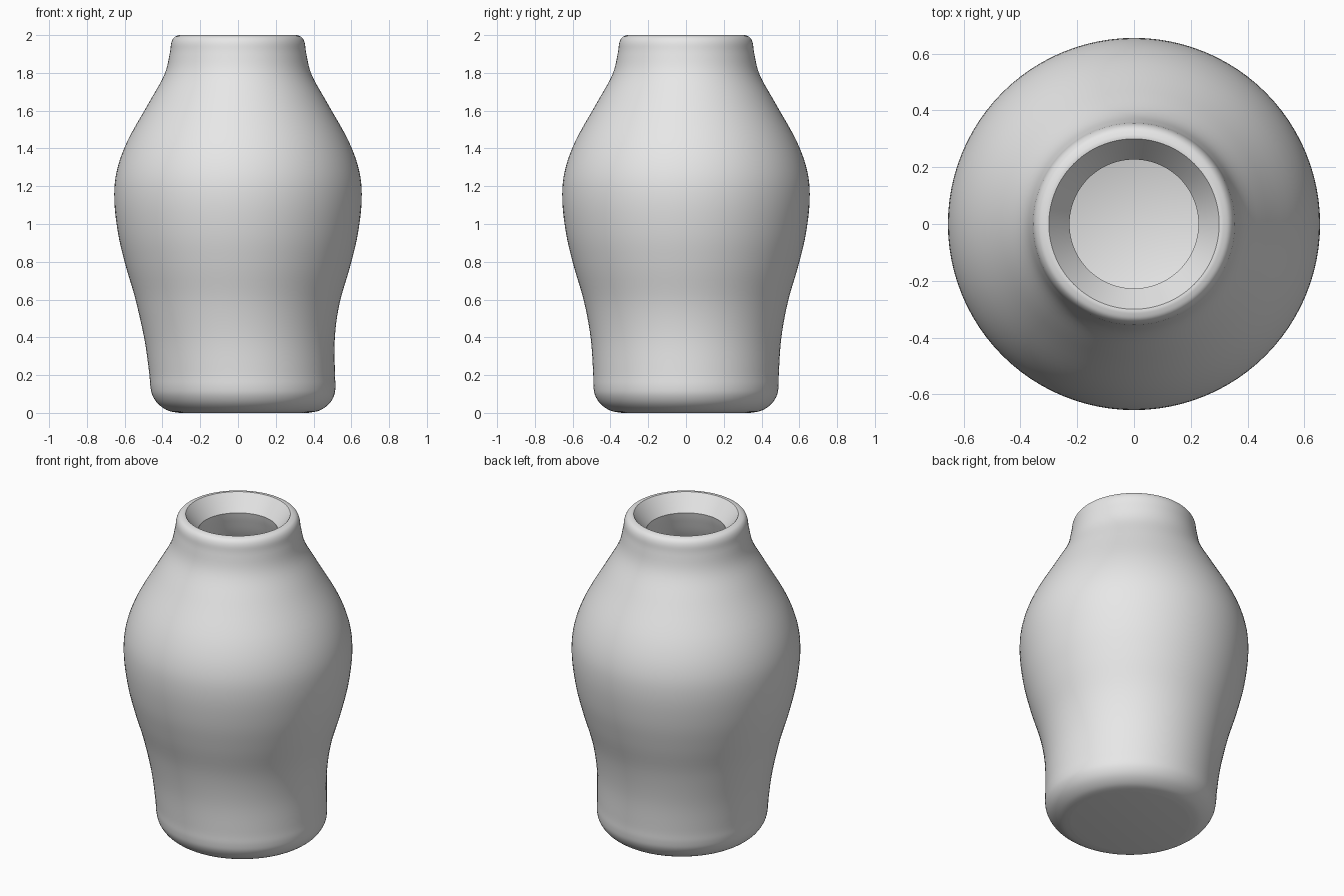
import bpy, bmesh, math
from mathutils import Vector

cube = bpy.data.objects.get("Cube")
if cube:
    bpy.data.objects.remove(cube, do_unlink=True)

SEGMENTS = 96
STEPS = 5

# Radius and height along the outer wall, from the foot up to the lip
OUTER = [(0.34, 0), (0.40, 0.012), (0.45, 0.045), (0.48, 0.09), (0.49, 0.14),
         (0.492, 0.22), (0.505, 0.4), (0.54, 0.59), (0.595, 0.78),
         (0.635, 0.95), (0.655, 1.13), (0.642, 1.28), (0.585, 1.44),
         (0.47, 1.645), (0.39, 1.79), (0.362, 1.9), (0.353, 1.96),
         (0.338, 1.988), (0.315, 1.999), (0.30, 2.0)]

# Inner wall, from the throat down to the floor
INNER = [(0.227, 1.9), (0.242, 1.84), (0.28, 1.73), (0.365, 1.57),
         (0.47, 1.38), (0.52, 1.25), (0.53, 1.13), (0.51, 0.97),
         (0.47, 0.8), (0.42, 0.62), (0.38, 0.42), (0.367, 0.22),
         (0.36, 0.15), (0.34, 0.125)]


def smooth_path(points):
    """Catmull-Rom curve through the points."""
    p = [Vector(q) for q in points]
    p = [p[0]] + p + [p[-1]]
    path = []
    for a, b, c, d in zip(p, p[1:], p[2:], p[3:]):
        for i in range(STEPS):
            t = i / STEPS
            path.append(b + 0.5 * t * (c - a + t * (2*a - 5*b + 4*c - d
                                                    + t * (3*b - a - 3*c + d))))
    return path + [p[-1]]


def lean(z):
    """Sideways shift of the foot, fading out towards the belly."""
    t = max(0, min(1, 1 - z / 0.6))
    return 0.03 * t * t * (3 - 2 * t)


def ring(bm, r, z):
    return [bm.verts.new((lean(z) + r * math.cos(a), r * math.sin(a), z))
            for a in (2 * math.pi * i / SEGMENTS for i in range(SEGMENTS))]


# Vase: one turned shell with a closed foot and a hollow inside
bm = bmesh.new()
rings = [ring(bm, r, z) for r, z in smooth_path(OUTER) + smooth_path(INNER)]
for low, high in zip(rings, rings[1:]):
    for i in range(SEGMENTS):
        j = (i + 1) % SEGMENTS
        bm.faces.new((low[i], low[j], high[j], high[i]))
bm.faces.new(rings[0][::-1])
bm.faces.new(rings[-1])
for f in bm.faces:
    f.smooth = True

# Crisp edges at the lip and the throat
lip = len(smooth_path(OUTER)) - 1
for loop in (rings[lip], rings[lip + 1]):
    for a, b in zip(loop, loop[1:] + loop[:1]):
        bm.edges.get((a, b)).smooth = False

mesh = bpy.data.meshes.new("vase")
bm.to_mesh(mesh)
bm.free()
vase = bpy.data.objects.new("vase", mesh)
bpy.context.collection.objects.link(vase)

# Plain grey clay
clay = bpy.data.materials.new("light_grey")
clay.use_nodes = True
clay.diffuse_color = (0.8, 0.8, 0.8, 1)
for node in clay.node_tree.nodes:
    if node.type == 'BSDF_PRINCIPLED':
        node.inputs["Base Color"].default_value = (0.8, 0.8, 0.8, 1)
mesh.materials.append(clay)
